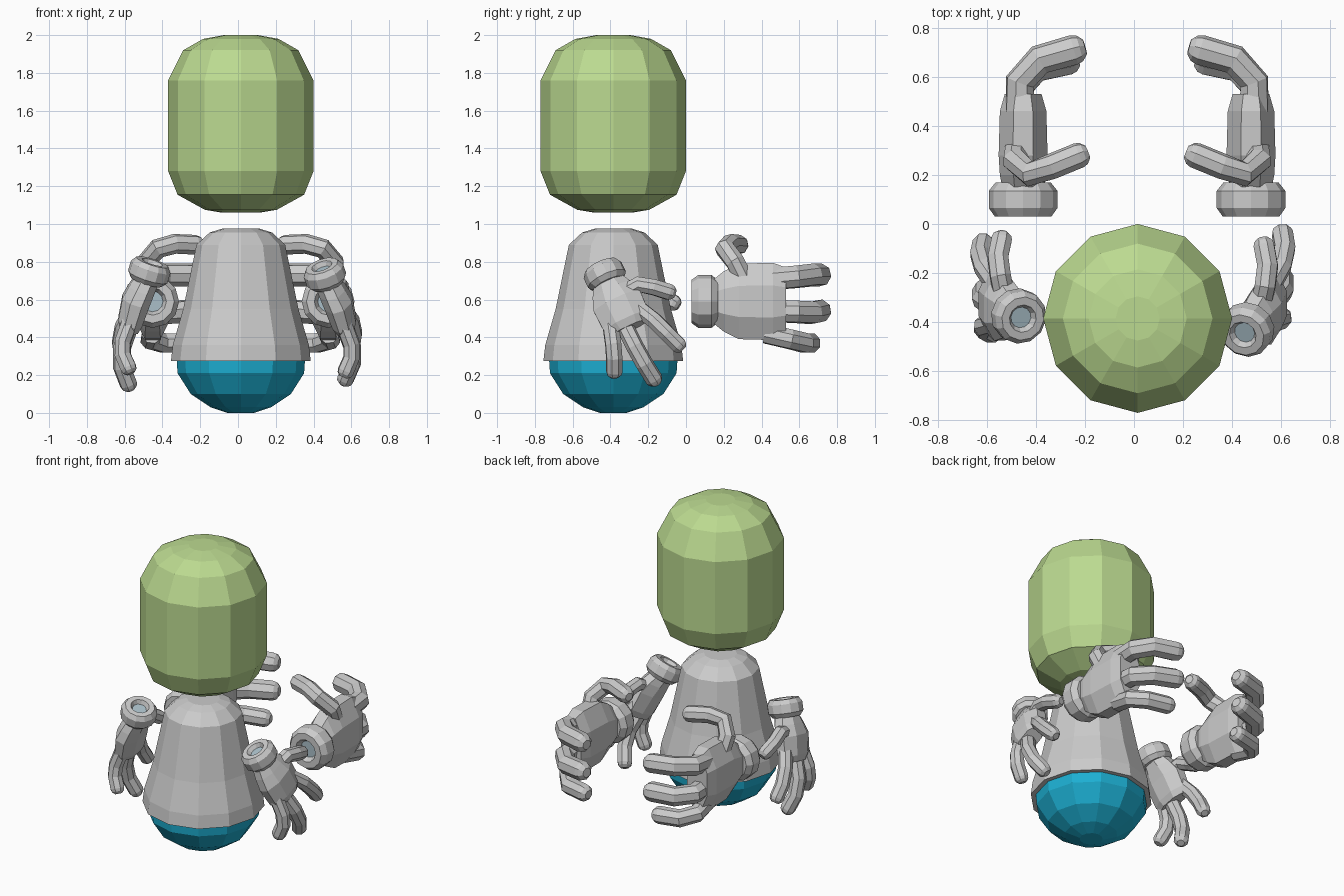
import bpy, bmesh
from math import sin, cos, pi
from mathutils import Vector as V, Matrix

if "Cube" in bpy.data.objects:
    bpy.data.objects.remove(bpy.data.objects["Cube"])


def material(name, rgb):
    m = bpy.data.materials.new(name)
    m.diffuse_color = (*rgb, 1)
    m.use_nodes = True
    m.node_tree.nodes["Principled BSDF"].inputs["Base Color"].default_value = m.diffuse_color
    return m


GREEN = material("green", (0.50, 0.70, 0.28))
BLUE = material("blue", (0.012, 0.43, 0.65))
PALE = material("pale_blue", (0.40, 0.52, 0.58))


def loft(name, rings, n, xf=Matrix(), mat=None, turn=0.0):
    """Skin a list of (centre, half-axis u, half-axis v) rings, both ends capped."""
    bm = bmesh.new()
    loops = []
    for c, u, v in rings:
        loops.append([bm.verts.new(xf @ (c + u * cos(2 * pi * (i + turn) / n)
                                         + v * sin(2 * pi * (i + turn) / n))) for i in range(n)])
    for a, b in zip(loops, loops[1:]):
        for i in range(n):
            j = (i + 1) % n
            bm.faces.new((a[i], a[j], b[j], b[i]))
    bm.faces.new(loops[0])
    bm.faces.new(loops[-1])
    bmesh.ops.recalc_face_normals(bm, faces=bm.faces)
    me = bpy.data.meshes.new(name)
    bm.to_mesh(me)
    bm.free()
    ob = bpy.data.objects.new(name, me)
    bpy.context.collection.objects.link(ob)
    if mat:
        me.materials.append(mat)
    return ob


def lathe(name, profile, centre, axis, n=12, xf=Matrix(), mat=None):
    """Turn (radius, height) points around an axis."""
    axis = axis.normalized()
    u = axis.cross(V((0, 1, 0)) if abs(axis.y) < 0.9 else V((1, 0, 0))).normalized()
    v = axis.cross(u)
    return loft(name, [(centre + axis * h, u * r, v * r) for r, h in profile], n, xf, mat)


def tube(name, points, r, xf, n=8):
    """Faceted finger with a rounded tip along a path."""
    p = [V(q) for q in points]
    rings, u = [], V((0.3, 0.2, 1))
    for i, c in enumerate(p):
        t = (p[min(i + 1, len(p) - 1)] - p[max(i - 1, 0)]).normalized()
        u = (u - t * u.dot(t)).normalized()
        rings.append((c, u * r, t.cross(u) * r))
    w = t.cross(u)
    for k, d in ((0.88, 0.4), (0.5, 0.75)):
        rings.append((c + t * r * d, u * r * k, w * r * k))
    return loft(name, rings, n, xf)


def hand(name, xf, wrist, fwd, R, T, side, palm, fingers):
    """Wrist ring with a recessed disc, palm, three fingers and a thumb."""
    wrist, fwd = V(wrist), V(fwd).normalized()
    ring = [(0.38, -.25), (0.52, -.5), (0.82, -.5), (1, -.25), (1, .25), (0.8, .5), (0.3, .5)]
    lathe(name + "_wrist_ring", [(r * R, h * T) for r, h in ring], wrist, fwd, 12, xf)
    lathe(name + "_wrist_disc", [(0.4 * R, -.27 * T), (0.4 * R, -.2 * T)], wrist, fwd, 12, xf, PALE)
    thick = (V(side) - fwd * V(side).dot(fwd)).normalized()
    wide = fwd.cross(thick)
    rings = []
    for d, a, b, shift in palm:
        # octagonal cross-section, enlarged so its flats reach the half widths
        rings.append((wrist + fwd * d + thick * shift, thick * a * 1.08, wide * b * 1.08))
    loft(name + "_palm", rings, 8, xf, turn=0.5)
    for part, r, path in fingers:
        tube(name + "_" + part, path, r, xf)


def mirror(x):
    return Matrix.Translation((2 * x, 0, 0)) @ Matrix.Diagonal((-1, 1, 1, 1))


# head, torso and lower dome
Z = V((0, 0, 1))
MID = V((0.015, -0.385, 0))
lathe("head", [(0.09, 2.0), (0.2, 1.98), (0.305, 1.92), (0.385, 1.76), (0.385, 1.28),
               (0.335, 1.155), (0.19, 1.075), (0.1, 1.06)], MID, Z, 12, mat=GREEN)
lathe("torso", [(0.1, 0.975), (0.165, 0.955), (0.235, 0.89), (0.305, 0.55), (0.36, 0.36),
                (0.37, 0.275), (0.34, 0.275), (0.33, 0.32)], MID, Z, 12)
lathe("lower_dome", [(0.34, 0.285), (0.335, 0.21), (0.265, 0.10), (0.16, 0.03), (0.07, 0.0)],
      MID, Z, 12, mat=BLUE)

# back hands: fingers point backwards and curl inwards
back = dict(
    wrist=(0.477, 0.1, 0.59), fwd=(0, 1, 0), R=0.14, T=0.14, side=(1, 0, 0),
    palm=[(0.05, 0.085, 0.12, 0), (0.1, 0.095, 0.16, 0), (0.18, 0.1, 0.2, 0),
          (0.36, 0.095, 0.205, 0), (0.43, 0.075, 0.18, 0)],
    fingers=[
        ("upper_finger", 0.062, [(.49, .46, .71), (.49, .58, .72), (.41, .67, .73), (.27, .71, .73)]),
        ("middle_finger", 0.062, [(.49, .46, .54), (.49, .58, .535), (.41, .67, .53), (.27, .71, .54)]),
        ("lower_finger", 0.055, [(.48, .42, .42), (.49, .55, .39), (.42, .63, .37), (.29, .66, .37)]),
        ("thumb", 0.053, [(.50, .31, .70), (.51, .26, .80), (.45, .205, .87), (.36, .235, .895), (.25, .28, .89)])])
hand("back_right_hand", Matrix(), **back)
hand("back_left_hand", mirror(0.0125), **back)

# side hands: hang down beside the torso
hang = dict(
    wrist=(0.46, -0.43, 0.73), fwd=(0.3, 0.4, -0.86), R=0.11, T=0.11, side=(1, 0, 0),
    palm=[(0.04, 0.065, 0.08, 0), (0.1, 0.07, 0.11, 0.01), (0.17, 0.075, 0.135, 0.02),
          (0.29, 0.065, 0.13, 0.015), (0.33, 0.05, 0.11, 0.01)],
    fingers=[
        ("front_finger", 0.045, [(.56, -.40, .47), (.60, -.385, .36), (.60, -.38, .29), (.57, -.38, .22)]),
        ("middle_finger", 0.047, [(.56, -.33, .47), (.605, -.27, .35), (.605, -.22, .26), (.57, -.17, .18)]),
        ("back_finger", 0.045, [(.55, -.26, .56), (.60, -.17, .49), (.615, -.10, .42), (.605, -.04, .36)]),
        ("thumb", 0.045, [(.52, -.32, .64), (.535, -.25, .68), (.545, -.17, .665), (.53, -.09, .64)])])
hand("side_right_hand", Matrix(), **hang)
# the left one is mirrored and tilted more upright
pivot = Matrix.Translation((0, -0.33, 0.5))
tilt = pivot @ Matrix.Rotation(-0.23, 4, 'X') @ pivot.inverted()
hand("side_left_hand", tilt @ mirror(-0.005), **hang)
